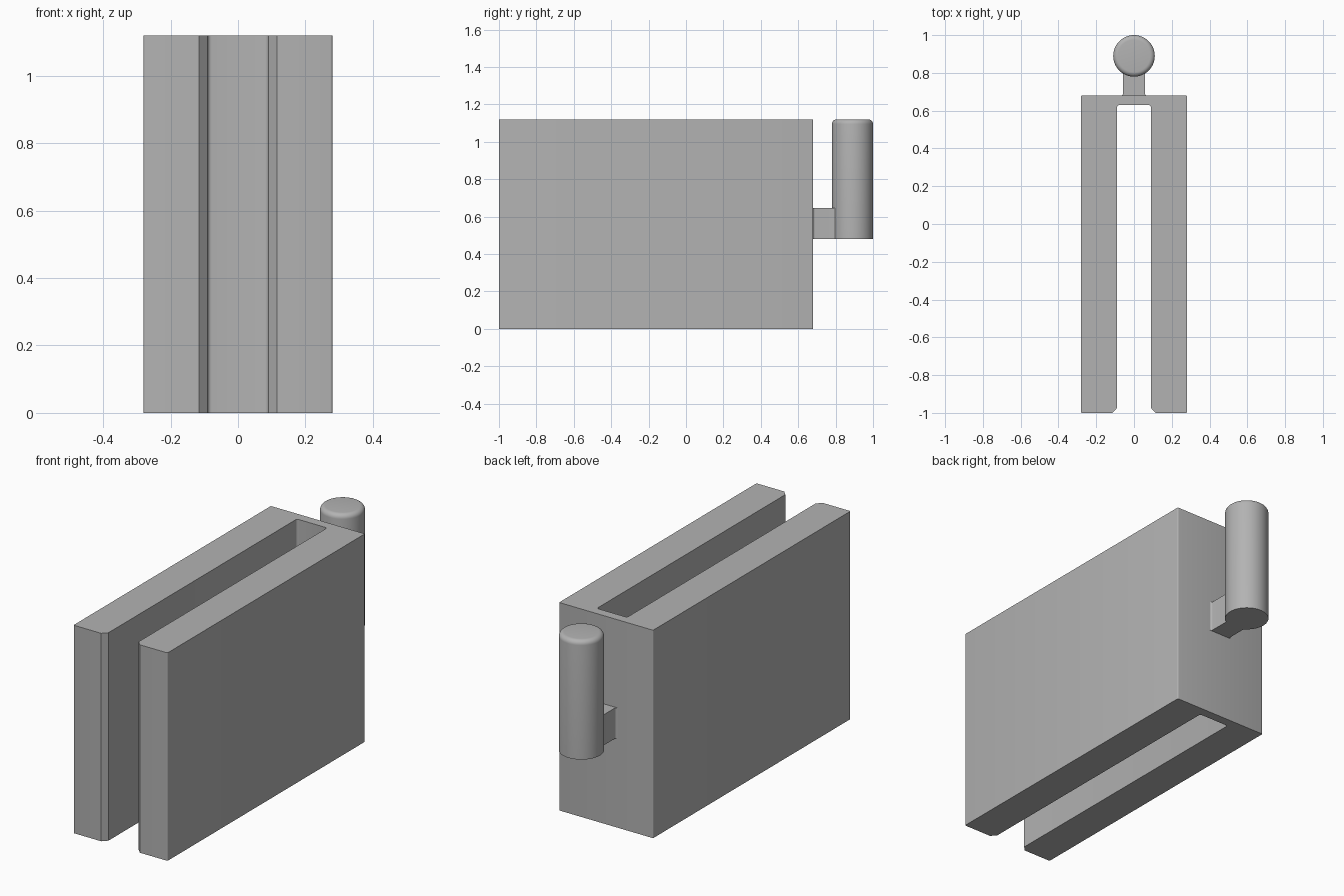
import bpy, bmesh, math

cube = bpy.data.objects.get("Cube")
if cube:
    bpy.data.objects.remove(cube, do_unlink=True)

grey = bpy.data.materials.new("plain_grey")
grey.use_nodes = True
colour = (0.45, 0.45, 0.45, 1)
grey.diffuse_color = colour
grey.node_tree.nodes["Principled BSDF"].inputs["Base Color"].default_value = colour


def finish(name, bm):
    bmesh.ops.recalc_face_normals(bm, faces=bm.faces)
    mesh = bpy.data.meshes.new(name)
    bm.to_mesh(mesh)
    bm.free()
    mesh.materials.append(grey)
    obj = bpy.data.objects.new(name, mesh)
    bpy.context.collection.objects.link(obj)
    bpy.ops.object.select_all(action='DESELECT')
    obj.select_set(True)
    bpy.context.view_layer.objects.active = obj
    bpy.ops.object.shade_smooth_by_angle(angle=math.radians(30))
    return obj


def arc(cx, cy, r, start, end, steps=4):
    angles = [math.radians(start + (end - start) * i / steps) for i in range(steps + 1)]
    return [(cx + r * math.cos(a), cy + r * math.sin(a)) for a in angles]


def extrude_mirrored(name, half, z0, z1):
    """Mirror a half outline across x = 0 and extrude it upwards."""
    outline = half + [(-x, y) for x, y in reversed(half)]
    bm = bmesh.new()
    face = bm.faces.new([bm.verts.new((x, y, z0)) for x, y in outline])
    top = bmesh.ops.extrude_face_region(bm, geom=[face])["geom"]
    bmesh.ops.translate(bm, vec=(0, 0, z1 - z0),
                        verts=[v for v in top if isinstance(v, bmesh.types.BMVert)])
    return finish(name, bm)


# Slotted body: U outline with chamfered mouth and rounded inner corners
half_body = (arc(0.274, 0.674, 0.006, 90, 0)
             + arc(0.274, -0.994, 0.006, 0, -90)
             + [(0.115, -1), (0.09, -0.974)]
             + arc(0.078, 0.618, 0.012, 0, 90))
extrude_mirrored("slotted_body", half_body, 0, 1.12)

# Neck joining body and pin, with a small fillet where it meets the body
half_neck = [(0.07, 0.675)] + arc(0.068, 0.69, 0.01, 270, 180) + [(0.058, 0.82)]
extrude_mirrored("neck", half_neck, 0.48, 0.645)

# Round pin with a rounded top edge
bm = bmesh.new()
profile = [(0, 0.48), (0.11, 0.48)] + arc(0.085, 1.095, 0.025, 0, 90, 6) + [(0, 1.12)]
verts = [bm.verts.new((r, 0, z)) for r, z in profile]
edges = [bm.edges.new(pair) for pair in zip(verts, verts[1:])]
bmesh.ops.spin(bm, geom=verts + edges, cent=(0, 0, 0), axis=(0, 0, 1),
               angle=math.tau, steps=64, use_duplicate=False)
bmesh.ops.remove_doubles(bm, verts=bm.verts, dist=0.0001)
pin = finish("pin", bm)
pin.location.y = 0.89
